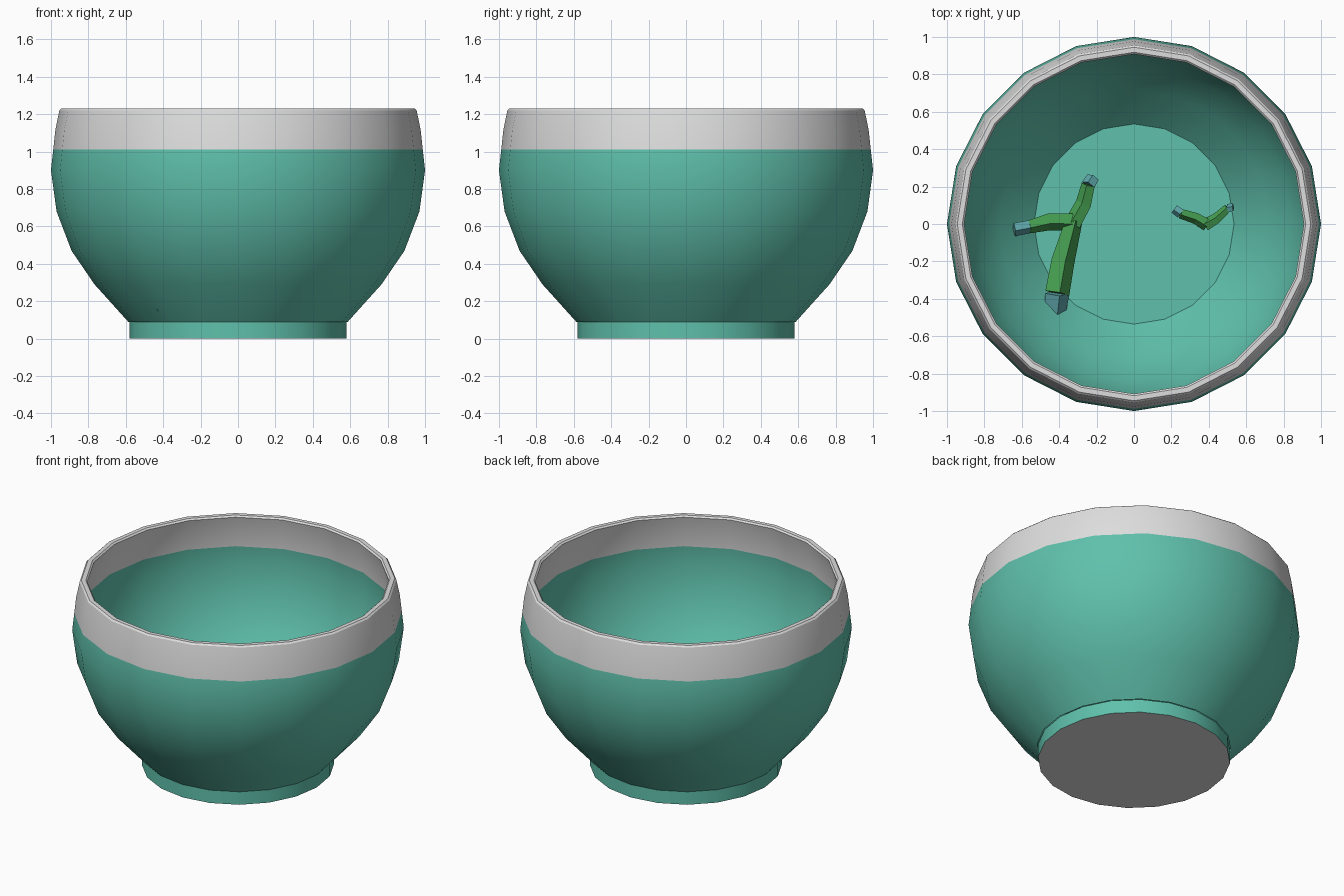
import bpy, math
from mathutils import Vector

if "Cube" in bpy.data.objects:
    bpy.data.objects.remove(bpy.data.objects["Cube"])

SIDES = 20


def material(name, rgb):
    m = bpy.data.materials.new(name)
    m.diffuse_color = (*rgb, 1)
    m.use_nodes = True
    m.node_tree.nodes["Principled BSDF"].inputs["Base Color"].default_value = m.diffuse_color
    return m


TEAL = material("teal glaze", (0.115, 0.53, 0.41))
GREY = material("pale grey", (0.72, 0.73, 0.72))
GREEN = material("leaf green", (0.06, 0.34, 0.08))
TIP = material("blue green tip", (0.11, 0.38, 0.40))


def make(name, verts, faces, mats, smooth=None):
    mesh = bpy.data.meshes.new(name)
    mesh.from_pydata(verts, [], faces)
    for m in mats:
        mesh.materials.append(m)
    if smooth:
        mesh.shade_smooth()
        mesh.set_sharp_from_angle(angle=math.radians(smooth))
    ob = bpy.data.objects.new(name, mesh)
    bpy.context.collection.objects.link(ob)
    return ob


def lathe(name, profile, mats, cap_start=False, cap_end=False):
    """Spin an (r, z) profile; the path runs so that faces point outwards."""
    verts, faces = [], []
    for r, z in profile:
        for i in range(SIDES):
            a = 2 * math.pi * i / SIDES
            verts.append((r * math.cos(a), r * math.sin(a), z))
    for k in range(len(profile) - 1):
        for i in range(SIDES):
            j = (i + 1) % SIDES
            faces.append((k * SIDES + i, k * SIDES + j,
                          (k + 1) * SIDES + j, (k + 1) * SIDES + i))
    if cap_start:
        faces.append(tuple(reversed(range(SIDES))))
    if cap_end:
        base = (len(profile) - 1) * SIDES
        faces.append(tuple(base + i for i in range(SIDES)))
    return make(name, verts, faces, mats, 30)


# Bowl: outer wall up, over the rim, inner wall down to the flat floor
outer = [(0.585, 0.088), (0.767, 0.29), (0.89, 0.47), (0.97, 0.68),
         (1.0, 0.90), (0.988, 1.01), (0.976, 1.12), (0.955, 1.22)]
rim = [(0.945, 1.23), (0.918, 1.23), (0.908, 1.22)]
inner = [(0.933, 1.12), (0.944, 1.01), (0.951, 0.90), (0.92, 0.69),
         (0.842, 0.49), (0.722, 0.32), (0.535, 0.125)]
bowl = lathe("bowl", outer + rim + inner, [TEAL, GREY], cap_end=True)
for f in bowl.data.polygons:
    f.material_index = 1 if f.center.z > 1.01 else 0

# Foot ring with a grey unglazed underside
foot = lathe("foot", [(0.58, 0.0), (0.58, 0.088)], [TEAL, GREY], cap_start=True)
for f in foot.data.polygons:
    f.material_index = 1 if f.normal.z < -0.9 else 0


# Sprigs: square-section stems resting in the bowl
def stem(name, path, mat):
    """path: (x, y, z, half width) points"""
    pts = [Vector(p[:3]) for p in path]
    verts, faces = [], []
    for k, p in enumerate(pts):
        d = (pts[min(k + 1, len(pts) - 1)] - pts[max(k - 1, 0)]).normalized()
        side = d.cross(Vector((0, 0, 1))).normalized()
        up = side.cross(d)
        w = path[k][3]
        for s, u in ((1, 0.4), (-0.2, 0.8), (-1, -0.3), (0.2, -0.8)):
            verts.append(p + side * s * w + up * u * w)
    for k in range(len(pts) - 1):
        for i in range(4):
            j = (i + 1) % 4
            faces.append((k * 4 + i, k * 4 + j, k * 4 + 4 + j, k * 4 + 4 + i))
    n = len(verts)
    faces += [(3, 2, 1, 0), (n - 4, n - 3, n - 2, n - 1)]
    return make(name, verts, faces, [mat])


branches = {
    "large_sprig_trunk": [(-0.32, 0.02, 0.20, 0.045), (-0.38, -0.20, 0.20, 0.062),
                          (-0.41, -0.37, 0.22, 0.065), (-0.42, -0.48, 0.19, 0.055)],
    "large_sprig_left_arm": [(-0.33, 0.01, 0.20, 0.045), (-0.46, 0.01, 0.22, 0.045),
                             (-0.56, -0.015, 0.25, 0.035), (-0.64, -0.03, 0.27, 0.035)],
    "large_sprig_back_arm": [(-0.33, 0.0, 0.20, 0.045), (-0.27, 0.11, 0.20, 0.042),
                             (-0.245, 0.21, 0.22, 0.036), (-0.22, 0.25, 0.20, 0.033)],
    "small_sprig_left_arm": [(0.39, -0.005, 0.16, 0.032), (0.33, 0.03, 0.17, 0.030),
                             (0.25, 0.055, 0.19, 0.026), (0.215, 0.08, 0.19, 0.024)],
    "small_sprig_right_arm": [(0.38, -0.005, 0.16, 0.032), (0.44, 0.03, 0.17, 0.028),
                              (0.50, 0.085, 0.19, 0.022), (0.53, 0.09, 0.20, 0.020)],
}
for name, path in branches.items():
    stem(name, path[:3], GREEN)
    stem(name + "_tip", path[2:], TIP)
